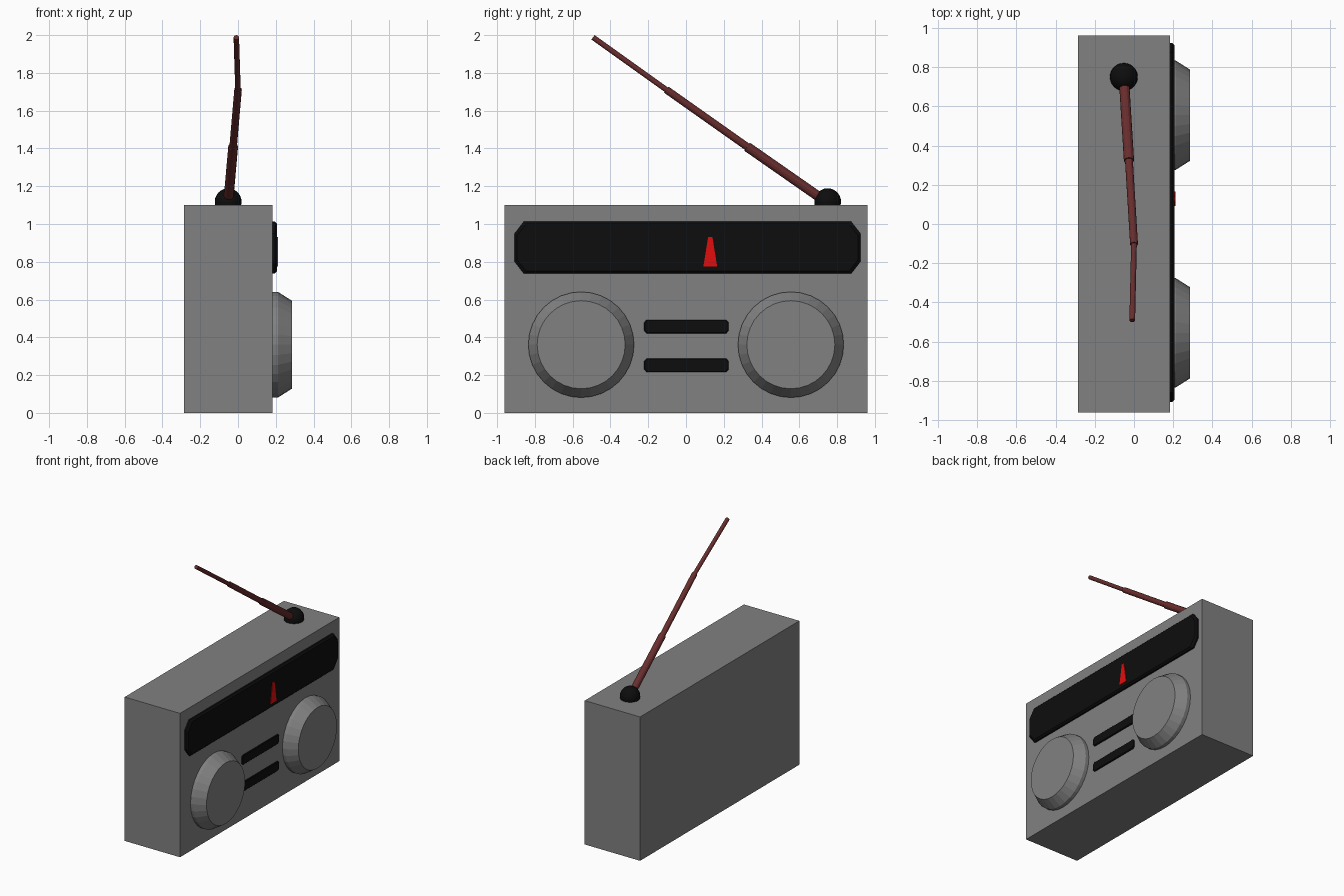
import bpy, bmesh, math
from mathutils import Vector

if "Cube" in bpy.data.objects:
    bpy.data.objects.remove(bpy.data.objects["Cube"])


def material(name, rgb):
    m = bpy.data.materials.new(name)
    m.diffuse_color = (*rgb, 1)
    m.use_nodes = True
    m.node_tree.nodes["Principled BSDF"].inputs["Base Color"].default_value = m.diffuse_color
    return m


GREY = material("body grey", (0.22, 0.22, 0.22))
BLACK = material("black", (0.004, 0.004, 0.004))
RED = material("needle red", (0.75, 0.004, 0.004))
MAROON = material("antenna maroon", (0.14, 0.026, 0.026))


def finish(bm, name, mat):
    bmesh.ops.recalc_face_normals(bm, faces=bm.faces)
    me = bpy.data.meshes.new(name)
    bm.to_mesh(me)
    bm.free()
    me.materials.append(mat)
    ob = bpy.data.objects.new(name, me)
    bpy.context.collection.objects.link(ob)
    return ob


def loft(name, rings, mat):
    """Closed solid through rings of equal point count."""
    bm = bmesh.new()
    loops = [[bm.verts.new(p) for p in ring] for ring in rings]
    for a, b in zip(loops, loops[1:]):
        for i in range(len(a)):
            j = (i + 1) % len(a)
            bm.faces.new((a[i], a[j], b[j], b[i]))
    bm.faces.new(loops[0])
    bm.faces.new(loops[-1])
    return finish(bm, name, mat)


def octagon(x, cy, cz, hy, hz, ky, kz):
    """Rectangle with cut corners in the plane at x."""
    corners = [(hy, hz - kz), (hy - ky, hz), (-hy + ky, hz), (-hy, hz - kz),
               (-hy, -hz + kz), (-hy + ky, -hz), (hy - ky, -hz), (hy, -hz + kz)]
    return [(x, cy + y, cz + z) for y, z in corners]


def circle(x, cy, cz, r, n=32):
    return [(x, cy + r * math.cos(2 * math.pi * i / n), cz + r * math.sin(2 * math.pi * i / n))
            for i in range(n)]


def plate(name, cy, cz, hy, hz, ky, kz, x1, bevel):
    xm = x1 - bevel
    loft(name, [octagon(0.17, cy, cz, hy, hz, ky, kz),
                octagon(xm, cy, cz, hy, hz, ky, kz),
                octagon(x1, cy, cz, hy - bevel, hz - bevel, ky, kz)], BLACK)


# Body box
loft("body", [[(x, -0.962, 0), (x, 0.962, 0), (x, 0.962, 1.10), (x, -0.962, 1.10)]
              for x in (-0.285, 0.183)], GREY)

# Tuning display and the two slots
plate("display", 0.008, 0.875, 0.915, 0.137, 0.048, 0.062, 0.207, 0.012)
for name, z in (("upper_slot", 0.457), ("lower_slot", 0.252)):
    plate(name, 0.002, z, 0.224, 0.036, 0.013, 0.015, 0.193, 0.004)

# Tuning needle
loft("needle", [[(x, 0.092, 0.775), (x, 0.165, 0.775), (x, 0.140, 0.93), (x, 0.117, 0.93)]
                for x in (0.203, 0.211)], RED)

# Speakers: short rim, then a cone to a flat front
for name, y in (("left_speaker", -0.555), ("right_speaker", 0.555)):
    loft(name, [circle(x, y, 0.361, r) for x, r in
                ((0.17, 0.28), (0.211, 0.28), (0.285, 0.233))], GREY)

# Antenna ball joint
bm = bmesh.new()
bmesh.ops.create_uvsphere(bm, u_segments=24, v_segments=12, radius=0.071)
bmesh.ops.translate(bm, verts=bm.verts, vec=(-0.052, 0.75, 1.118))
finish(bm, "antenna_joint", BLACK)

# Telescopic antenna, three thinning sections
points = [Vector(p) for p in ((-0.052, 0.75, 1.112), (-0.026, 0.328, 1.406),
                              (0.0, -0.10, 1.708), (-0.009, -0.492, 1.988))]
for i, r in enumerate((0.026, 0.020, 0.0145)):
    a, b = points[i], points[i + 1]
    bm = bmesh.new()
    bmesh.ops.create_cone(bm, cap_ends=True, segments=12, radius1=r, radius2=r,
                          depth=(b - a).length + 0.01 * (i < 2))
    bmesh.ops.rotate(bm, verts=bm.verts, matrix=(b - a).to_track_quat('Z', 'Y').to_matrix())
    bmesh.ops.translate(bm, verts=bm.verts, vec=(a + b) / 2)
    finish(bm, "antenna_section_%d" % (i + 1), MAROON)
